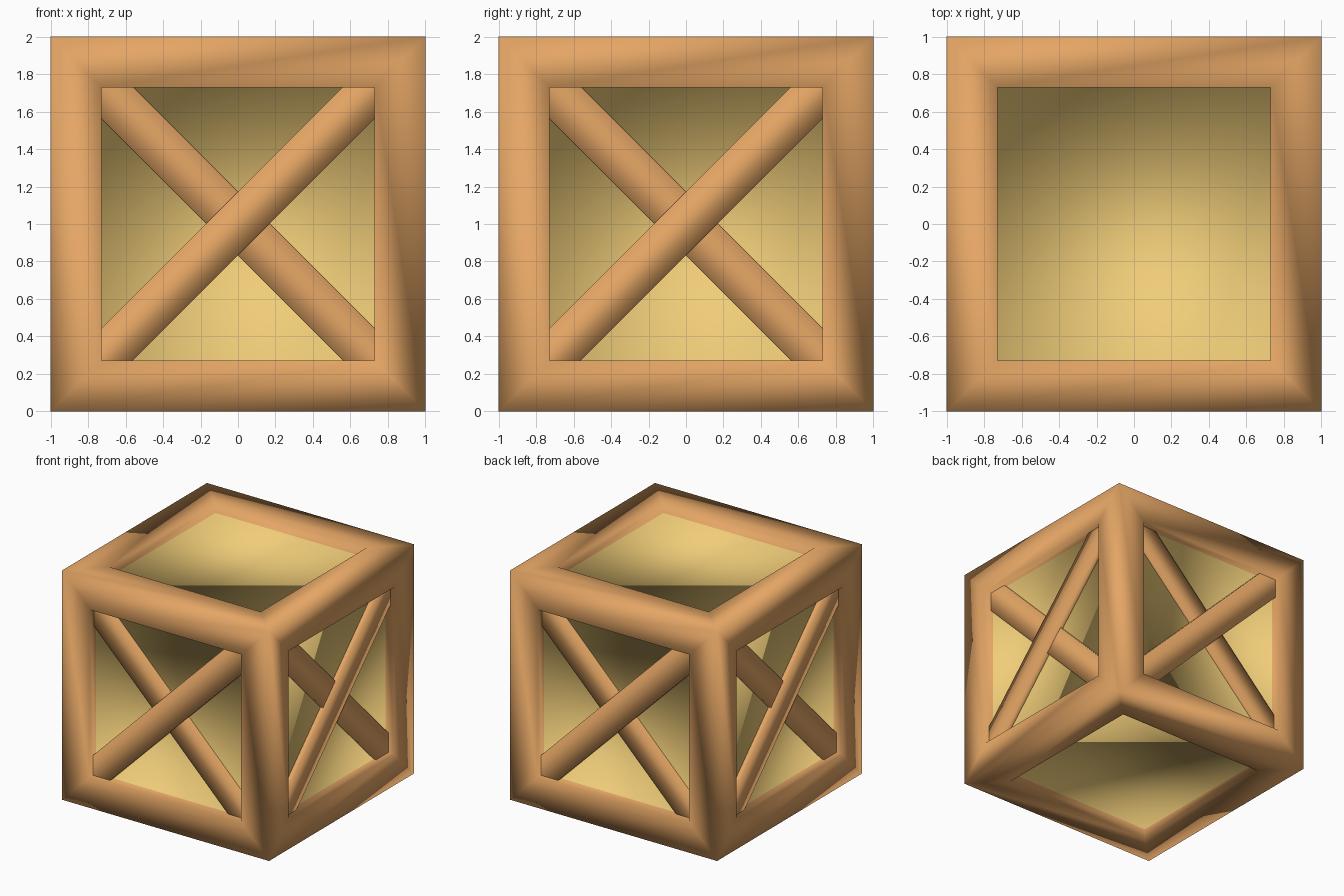
import bpy, bmesh
from math import radians
from mathutils import Matrix

if "Cube" in bpy.data.objects:
    bpy.data.objects.remove(bpy.data.objects["Cube"])

RIM, RECESS = 0.27, 0.085          # frame width, panel depth below the frame
BRACE_W, BRACE_BACK = 0.24, 0.12   # brace width, depth of its buried back face


def material(name, rgb):
    m = bpy.data.materials.new(name)
    m.diffuse_color = (*rgb, 1)
    m.use_nodes = True
    m.node_tree.nodes["Principled BSDF"].inputs["Base Color"].default_value = m.diffuse_color
    return m


wood = material("frame_wood", (0.78, 0.38, 0.13))
board = material("panel_wood", (0.87, 0.61, 0.19))


def add_object(name, bm, mats):
    bmesh.ops.recalc_face_normals(bm, faces=bm.faces)
    for f in bm.faces:
        f.smooth = True
    me = bpy.data.meshes.new(name)
    bm.to_mesh(me)
    bm.free()
    for m in mats:
        me.materials.append(m)
    ob = bpy.data.objects.new(name, me)
    bpy.context.collection.objects.link(ob)
    return ob


# Crate body: cube with every face inset into a frame and sunk to a panel
bm = bmesh.new()
bmesh.ops.create_cube(bm, size=2, matrix=Matrix.Translation((0, 0, 1)))
panels = list(bm.faces)
bmesh.ops.inset_individual(bm, faces=panels, thickness=RIM, use_even_offset=True)
bmesh.ops.inset_individual(bm, faces=panels, thickness=0, depth=-RECESS)
for f in panels:
    f.material_index = 1
add_object("crate_body", bm, [wood, board])


# Diagonal brace: open box tube whose ends are buried in the frame
def brace(name, side_angle, tilt, depth):
    thick = BRACE_BACK - depth
    bm = bmesh.new()
    bmesh.ops.create_cube(bm, size=1)
    ends = [f for f in bm.faces if abs(f.normal.x) > 0.9]
    bmesh.ops.delete(bm, geom=ends, context='FACES')
    bm.transform(Matrix.Rotation(radians(side_angle), 4, 'Z')
                 @ Matrix.Translation((0, -1 + depth + thick / 2, 1.003))
                 @ Matrix.Rotation(radians(tilt), 4, 'Y')
                 @ Matrix.Diagonal((2.08, thick, BRACE_W, 1)))
    add_object(name, bm, [wood])


# Crossed braces on the four upright sides
for i, side in enumerate(("front", "right", "back", "left")):
    brace(side + "_brace_outer", 90 * i, -45, 0.04)
    brace(side + "_brace_inner", 90 * i, 45, 0.06)
